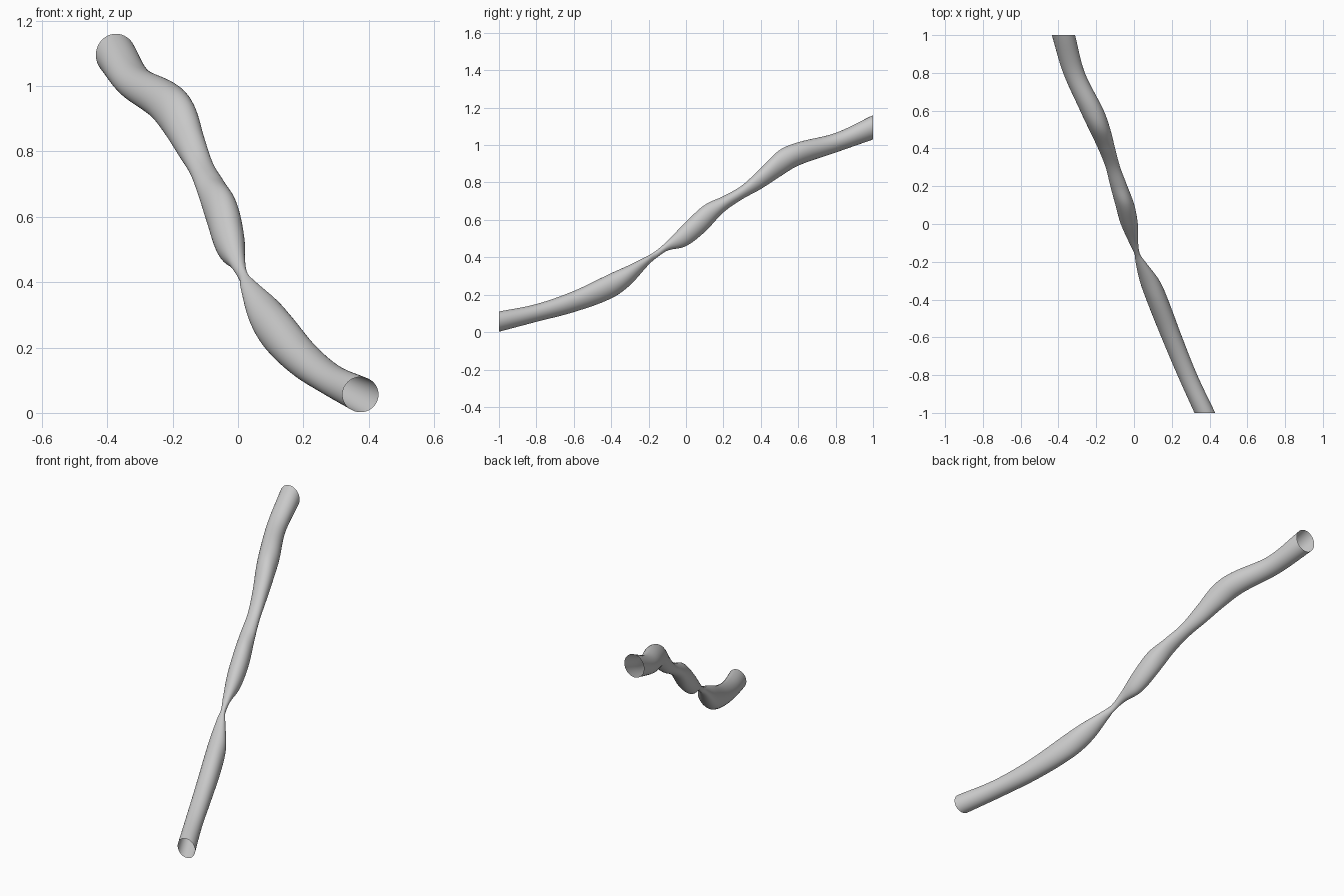
import bpy, bmesh, math

if "Cube" in bpy.data.objects:
    bpy.data.objects.remove(bpy.data.objects["Cube"])

# Sections along the tube: y, x min, x max, z min, z max
SECTIONS = [
    (-1.0, .32, .43, .002, .11),
    (-.8, .23, .335, .055, .15),
    (-.6, .145, .255, .107, .22),
    (-.4, .065, .18, .18, .315),
    (-.3, .03, .135, .25, .36),
    (-.2, .008, .06, .36, .41),
    (-.16, .003, .032, .395, .435),
    (-.1, -.025, .022, .435, .487),
    (0, -.07, .02, .46, .59),
    (.1, -.098, .002, .535, .68),
    (.2, -.125, -.035, .64, .727),
    (.3, -.15, -.073, .71, .785),
    (.4, -.19, -.10, .765, .877),
    (.5, -.238, -.125, .83, .973),
    (.6, -.285, -.16, .89, 1.015),
    (.8, -.375, -.26, .96, 1.065),
    (1.0, -.435, -.312, 1.03, 1.16),
]
SIDES, STEPS = 48, 8


def slope(i, k):
    a, b = SECTIONS[max(i - 1, 0)], SECTIONS[min(i + 1, len(SECTIONS) - 1)]
    return (b[k] - a[k]) / (b[0] - a[0])


def blend(i, t, k):
    """Smooth cubic interpolation between neighbouring sections."""
    a, b = SECTIONS[i], SECTIONS[i + 1]
    h = b[0] - a[0]
    return ((2*t**3 - 3*t*t + 1) * a[k] + (t**3 - 2*t*t + t) * h * slope(i, k)
            + (3*t*t - 2*t**3) * b[k] + (t**3 - t*t) * h * slope(i + 1, k))


# Open-ended tube lofted through the sections
bm = bmesh.new()
rings = []
for i in range(len(SECTIONS) - 1):
    last = i == len(SECTIONS) - 2
    for s in range(STEPS + last):
        y, x0, x1, z0, z1 = (blend(i, s / STEPS, k) for k in range(5))
        rings.append([bm.verts.new(((x0 + x1) / 2 + (x1 - x0) / 2 * math.cos(a), y,
                                    (z0 + z1) / 2 + (z1 - z0) / 2 * math.sin(a)))
                      for a in (2 * math.pi * j / SIDES for j in range(SIDES))])
for p, q in zip(rings, rings[1:]):
    for j in range(SIDES):
        n = (j + 1) % SIDES
        bm.faces.new((p[j], q[j], q[n], p[n])).smooth = True
bmesh.ops.recalc_face_normals(bm, faces=bm.faces)
mesh = bpy.data.meshes.new("wavy_tube")
bm.to_mesh(mesh)
bm.free()
bpy.context.collection.objects.link(bpy.data.objects.new("wavy_tube", mesh))
